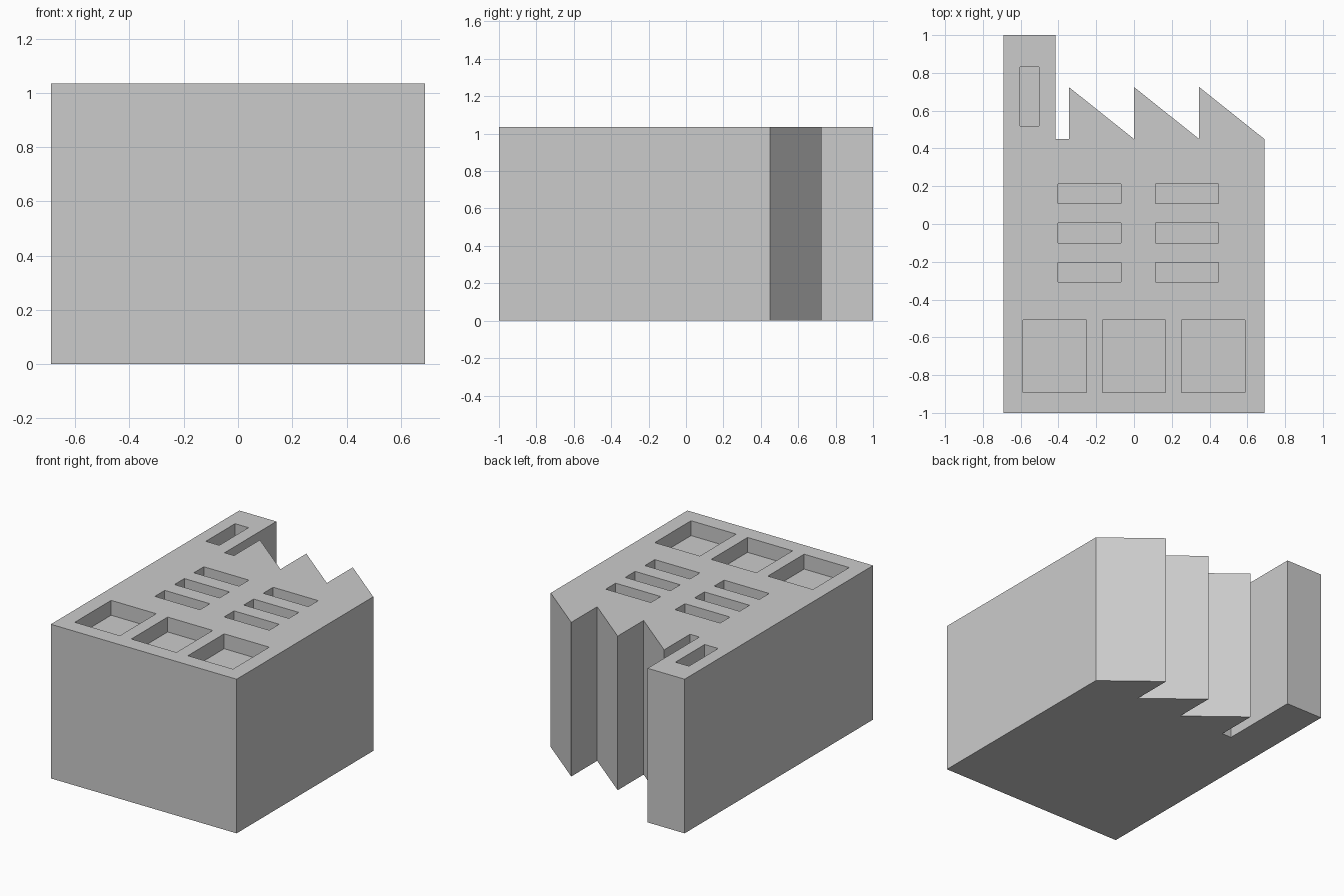
import bpy
import bmesh
from mathutils import Matrix, Vector

if "Cube" in bpy.data.objects:
    bpy.data.objects.remove(bpy.data.objects["Cube"])

HEIGHT = 1.035
DEPTH = 0.1  # depth of the recesses
HALF = 0.69
ROOF = 0.45
PEAK = 0.725

grey = bpy.data.materials.new("plain grey")
grey.use_nodes = True
grey.diffuse_color = (0.6, 0.6, 0.6, 1)
grey.node_tree.nodes["Principled BSDF"].inputs["Base Color"].default_value = grey.diffuse_color


def make_object(name, bm):
    bmesh.ops.recalc_face_normals(bm, faces=bm.faces)
    mesh = bpy.data.meshes.new(name)
    bm.to_mesh(mesh)
    bm.free()
    mesh.materials.append(grey)
    obj = bpy.data.objects.new(name, mesh)
    bpy.context.collection.objects.link(obj)
    return obj


def add_recess(bm, x, y, width, length):
    size = Matrix.Diagonal((width, length, 2 * DEPTH, 1))
    bmesh.ops.create_cube(bm, size=1, matrix=Matrix.Translation((x, y, HEIGHT)) @ size)


# Factory silhouette: straight walls, sawtooth roof and chimney
outline = [(-HALF, -1), (HALF, -1), (HALF, ROOF)]
for x in (HALF / 2, 0, -HALF / 2):
    outline += [(x, PEAK), (x, ROOF)]
outline += [(-0.415, ROOF), (-0.415, 1), (-HALF, 1)]

bm = bmesh.new()
base = bm.faces.new([bm.verts.new((x, y, 0)) for x, y in outline])
extruded = bmesh.ops.extrude_face_region(bm, geom=[base])["geom"]
top_verts = [v for v in extruded if isinstance(v, bmesh.types.BMVert)]
bmesh.ops.translate(bm, verts=top_verts, vec=Vector((0, 0, HEIGHT)))
block = make_object("factory_block", bm)

# Recesses for the doors, windows and chimney slot
bm = bmesh.new()
for x in (-0.42, 0, 0.42):
    add_recess(bm, x, -0.7, 0.335, 0.385)
for x in (-0.235, 0.28):
    for y in (-0.255, -0.047, 0.16):
        add_recess(bm, x, y, 0.335, 0.105)
add_recess(bm, -0.553, 0.675, 0.1, 0.31)
cutter = make_object("recess_cutter", bm)
cutter.hide_render = True

# Cut the recesses and drop the cutter
cut = block.modifiers.new("recesses", "BOOLEAN")
cut.operation = "DIFFERENCE"
cut.solver = "EXACT"
cut.object = cutter
bpy.context.view_layer.objects.active = block
bpy.ops.object.modifier_apply(modifier=cut.name)
bpy.data.objects.remove(cutter)
